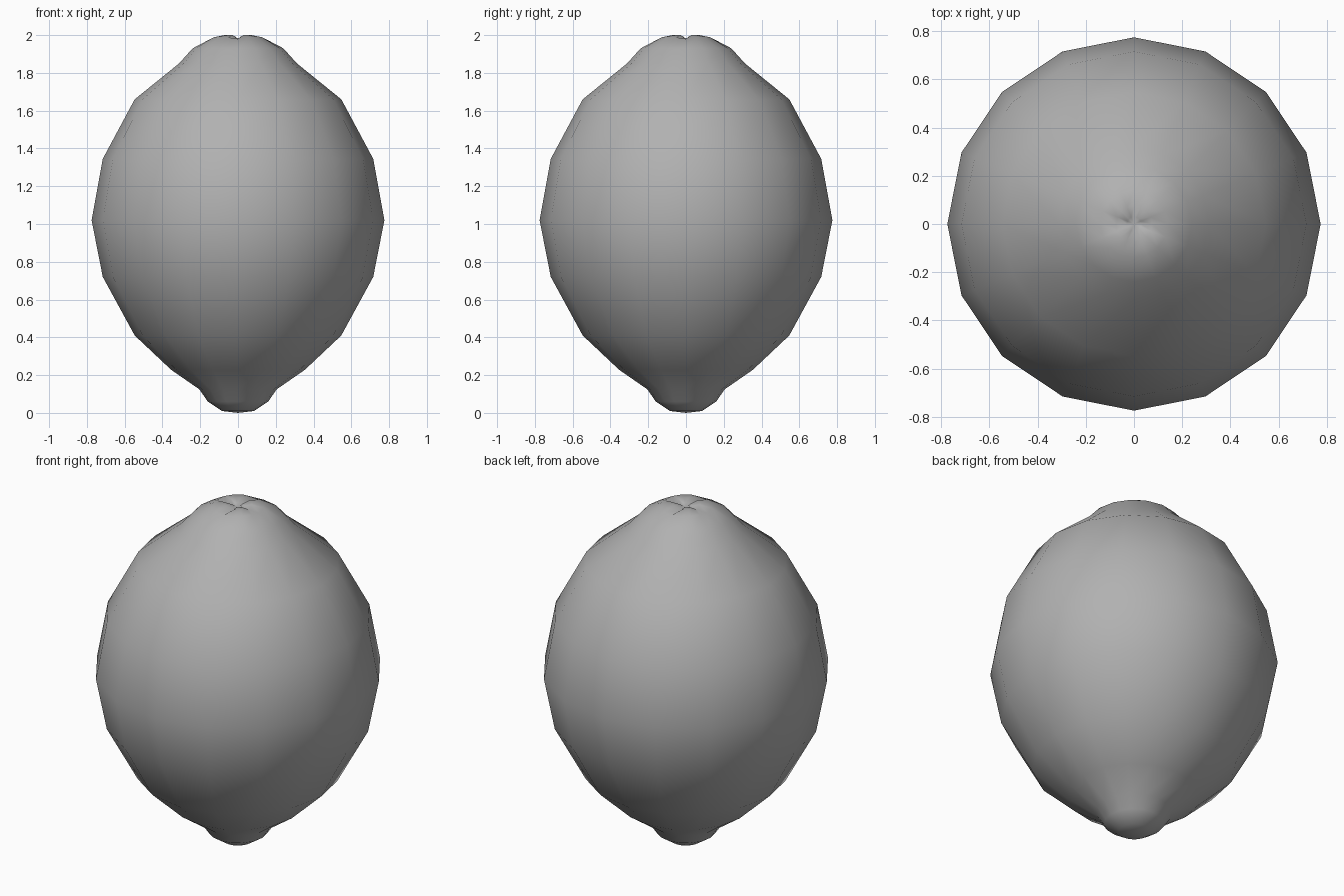
import bpy, bmesh
from math import sin, cos, pi

if "Cube" in bpy.data.objects:
    bpy.data.objects.remove(bpy.data.objects["Cube"])

SEG = 16
# Profile (radius, height, groove depth on the four axes), bottom to top
PROFILE = [
    (0.085, 0.01, 0), (0.16, 0.06, 0), (0.205, 0.125, 0), (0.354, 0.228, 0),
    (0.547, 0.41, 0), (0.716, 0.72, 0), (0.775, 1.02, 0), (0.716, 1.345, 0),
    (0.547, 1.66, 0), (0.312, 1.85, 0), (0.24, 1.93, 0), (0.14, 1.988, 0.008),
    (0.075, 2.0, 0.02), (0.03, 1.99, 0.012),
]

bm = bmesh.new()
bottom = bm.verts.new((0, 0, 0))
rings = []
for r, z, groove in PROFILE:
    ring = []
    for i in range(SEG):
        a = 2 * pi * i / SEG
        dip = groove if i % 4 == 0 else 0
        ring.append(bm.verts.new((r * cos(a), r * sin(a), z - dip)))
    rings.append(ring)
top = bm.verts.new((0, 0, 1.975))

# Skin between rings, with fans closing both tips
for i in range(SEG):
    j = (i + 1) % SEG
    bm.faces.new((bottom, rings[0][j], rings[0][i]))
    for lo, hi in zip(rings, rings[1:]):
        bm.faces.new((lo[i], lo[j], hi[j], hi[i]))
    bm.faces.new((rings[-1][i], rings[-1][j], top))
for f in bm.faces:
    f.smooth = True

mesh = bpy.data.meshes.new("lemon")
bm.to_mesh(mesh)
bm.free()

# Mid-grey skin
skin = bpy.data.materials.new("grey_skin")
skin.diffuse_color = (0.44, 0.44, 0.44, 1)
skin.use_nodes = True
skin.node_tree.nodes["Principled BSDF"].inputs["Base Color"].default_value = skin.diffuse_color
mesh.materials.append(skin)

lemon = bpy.data.objects.new("lemon", mesh)
bpy.context.collection.objects.link(lemon)
